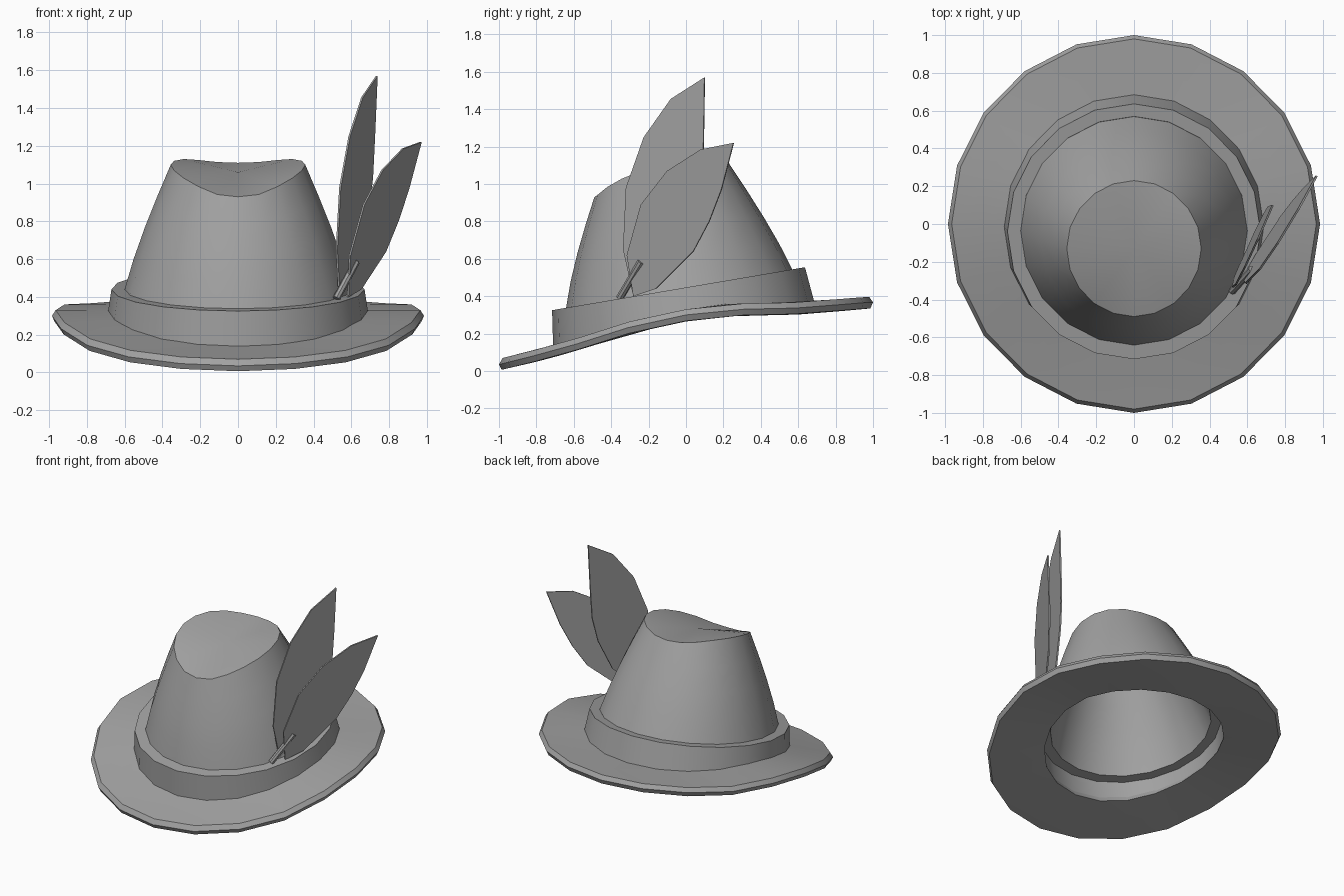
import bpy, bmesh, math
from mathutils import Vector

cube = bpy.data.objects.get("Cube")
if cube:
    bpy.data.objects.remove(cube, do_unlink=True)

SIDES = 20

felt = bpy.data.materials.new("felt grey")
felt.use_nodes = True
GREY = (0.36, 0.36, 0.36, 1)
felt.diffuse_color = GREY
bsdf = next(n for n in felt.node_tree.nodes if n.type == 'BSDF_PRINCIPLED')
bsdf.inputs["Base Color"].default_value = GREY
bsdf.inputs["Roughness"].default_value = 0.8


def table(points):
    """Piecewise linear function through (y, z) points."""
    def f(y):
        if y <= points[0][0]:
            return points[0][1]
        for (a, za), (b, zb) in zip(points, points[1:]):
            if y <= b:
                return za + (zb - za) * (y - a) / (b - a)
        return points[-1][1]
    return f


def ring(rx, ry, cy, height):
    """Ellipse of points whose height depends on y."""
    pts = []
    for i in range(SIDES):
        a = 2 * math.pi * i / SIDES
        y = cy - ry * math.cos(a)
        pts.append(Vector((rx * math.sin(a), y, height(y))))
    return pts


def finish(name, bm, smooth=True):
    bmesh.ops.recalc_face_normals(bm, faces=bm.faces)
    mesh = bpy.data.meshes.new(name)
    bm.to_mesh(mesh)
    bm.free()
    mesh.materials.append(felt)
    ob = bpy.data.objects.new(name, mesh)
    bpy.context.collection.objects.link(ob)
    if smooth:
        bpy.ops.object.select_all(action='DESELECT')
        ob.select_set(True)
        bpy.context.view_layer.objects.active = ob
        bpy.ops.object.shade_smooth_by_angle(angle=math.radians(35))
    return ob


def loft(name, rings):
    """Closed loop of rings; a single point in the list closes a cap."""
    bm = bmesh.new()
    loops = [[bm.verts.new(p) for p in r] for r in rings]
    for A, B in zip(loops, loops[1:] + loops[:1]):
        if len(A) == 1 and len(B) == 1:
            continue
        for i in range(SIDES):
            j = (i + 1) % SIDES
            if len(A) == 1:
                bm.faces.new((A[0], B[j], B[i]))
            elif len(B) == 1:
                bm.faces.new((A[i], A[j], B[0]))
            else:
                bm.faces.new((A[i], A[j], B[j], B[i]))
    return finish(name, bm)


# Brim: a thick sheet that dips at the front
brim_top = table([(-1, .065), (-.7, .14), (-.5, .2), (-.3, .265), (0, .33),
                  (.2, .358), (.6, .367), (.95, .395), (1, .397)])


def brim_ring(r, drop):
    return ring(r * .985, r, 0, lambda y: brim_top(y) - drop)


loft("brim", [brim_ring(.64, 0), brim_ring(.82, 0), brim_ring(.98, 0), brim_ring(1, .03),
              brim_ring(.985, .062), brim_ring(.82, .065), brim_ring(.61, .065)])


# Band: tilted step between brim and crown, hollow inside
def slope(offset):
    return lambda y: .44 + .17 * (y + .04) + offset


loft("hat_band", [
    ring(.69, .70, -.01, lambda y: brim_top(y) - .02),
    ring(.67, .676, -.04, slope(0)),
    ring(.60, .605, -.035, slope(0)),
    ring(.54, .545, -.035, slope(-.06)),
    ring(.61, .615, -.035, slope(-.06)),
    ring(.61, .615, -.01, lambda y: brim_top(y) - .06)])

# Crown: tapering wall, pinched sloping top, inner lining
top_edge = table([(-.49, .93), (-.475, .94), (-.42, .985), (-.34, 1.03), (-.24, 1.07),
                  (-.13, 1.10), (-.02, 1.12), (.08, 1.13), (.16, 1.125), (.23, 1.11)])


def wall(base, top, bulge):
    """Rings from base to top with a slight outward swell."""
    out = []
    for k in range(5):
        t = k / 4
        swell = 1 + bulge * 4 * t * (1 - t)
        row = []
        for a, b in zip(base, top):
            p = a.lerp(b, t)
            cy = -.035 + (-.13 + .035) * t
            row.append(Vector((p.x * swell, cy + (p.y - cy) * swell, p.z)))
        out.append(row)
    return out


outer = wall(ring(.603, .608, -.035, slope(-.01)), ring(.356, .36, -.13, top_edge), .03)
inner = wall(ring(.54, .545, -.035, slope(-.06)),
             ring(.30, .305, -.13, lambda y: top_edge(y) - .07), .03)
loft("crown", outer + [[Vector((0, -.13, 1.06))], [Vector((0, -.13, .99))]] + inner[::-1])


# Feathers: thin leaf blades lying in a slanted plane x = a + b*y + c*z
def feather(name, plane, front_edge, back_edge, base, tip):
    a, b, c = plane
    bm = bmesh.new()

    def vert(p):
        return bm.verts.new((a + b * p[0] + c * p[1], p[0], p[1]))
    lo, hi = vert(base), vert(tip)
    F, B = [vert(p) for p in front_edge], [vert(p) for p in back_edge]
    bm.faces.new((lo, B[0], F[0]))
    for i in range(len(F) - 1):
        bm.faces.new((F[i], B[i], B[i + 1], F[i + 1]))
    bm.faces.new((F[-1], B[-1], hi))
    ob = finish(name, bm, smooth=False)
    mod = ob.modifiers.new("thickness", 'SOLIDIFY')
    mod.thickness = .01
    mod.offset = 0


feather("tall_feather", (.637, .413, .036),
        [(-.335, .65), (-.32, .98), (-.225, 1.25), (-.08, 1.455)],
        [(-.05, .62), (.05, .85), (.088, 1.03), (.095, 1.25)],
        (-.28, .40), (.10, 1.57))
feather("short_feather", (.676, .524, .130),
        [(-.315, .62), (-.24, .89), (-.10, 1.07), (.08, 1.185)],
        [(-.16, .44), (.04, .64), (.125, .80), (.19, .97)],
        (-.28, .40), (.255, 1.22))

# Quill: short rod holding the feathers
start, end = Vector((.52, -.355, .39)), Vector((.625, -.24, .585))
axis = end - start
bm = bmesh.new()
bmesh.ops.create_cone(bm, cap_ends=True, segments=8, radius1=.02, radius2=.02,
                      depth=axis.length)
rod = finish("quill", bm)
rod.rotation_mode = 'QUATERNION'
rod.rotation_quaternion = axis.to_track_quat('Z', 'Y')
rod.location = (start + end) / 2
